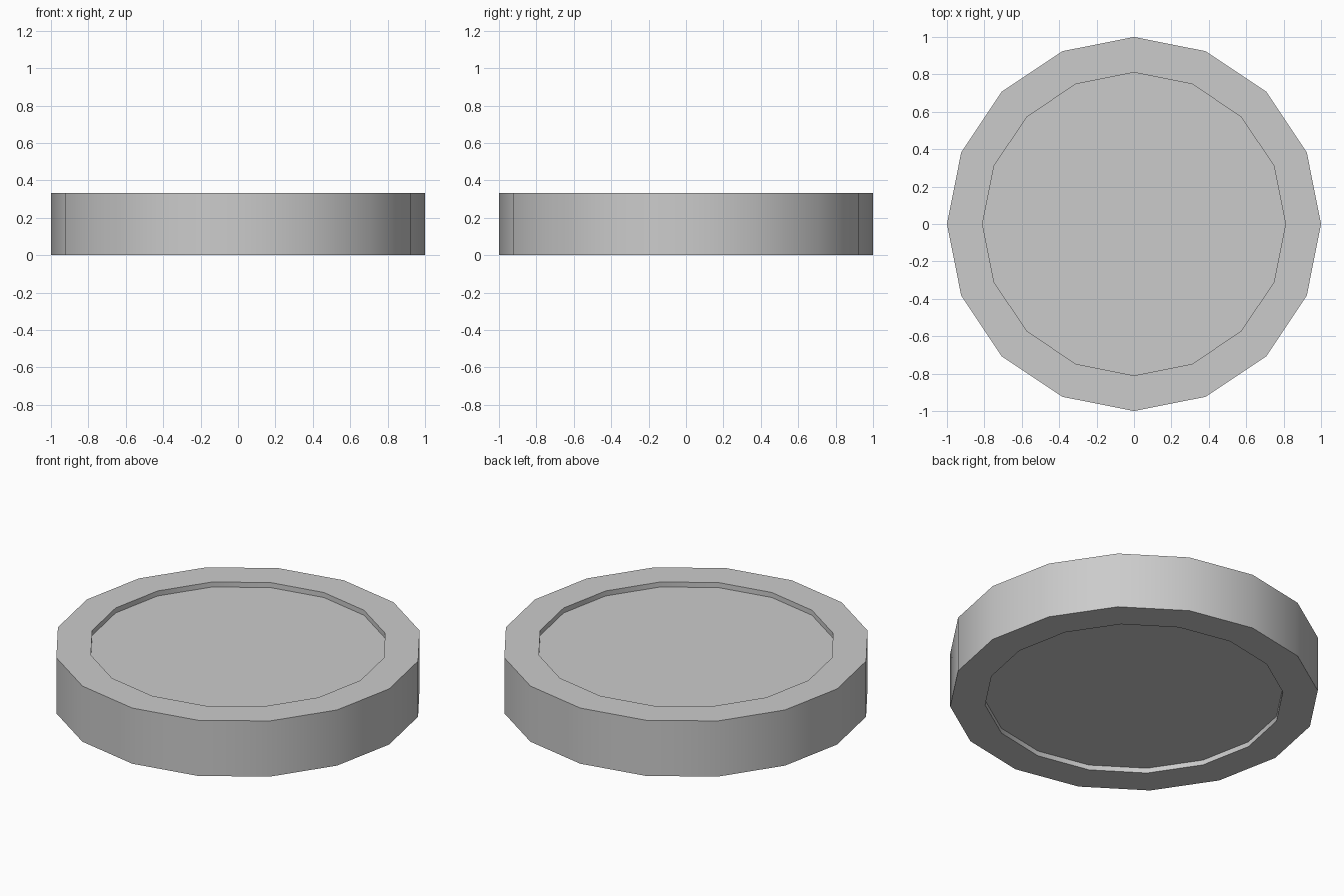
import bpy, bmesh
from math import radians

if "Cube" in bpy.data.objects:
    bpy.data.objects.remove(bpy.data.objects["Cube"])

SIDES, RADIUS, INNER, HEIGHT, RECESS = 16, 1.0, 0.81, 0.333, 0.03

bm = bmesh.new()

# Solid 16-sided disc with a vertex on the +x axis
bmesh.ops.create_cone(bm, cap_ends=True, segments=SIDES, radius1=RADIUS,
                      radius2=RADIUS, depth=HEIGHT)
bm.normal_update()
low = min(bm.verts, key=lambda v: v.co.z).co.z
bmesh.ops.translate(bm, verts=bm.verts, vec=(0, 0, -low))

# Shallow recess in the top and bottom caps, leaving a flat rim
for cap in [f for f in bm.faces if len(f.verts) == SIDES]:
    inward = -RECESS if cap.normal.z > 0 else RECESS
    bmesh.ops.inset_region(bm, faces=[cap], thickness=0.0001)
    for v in cap.verts:
        v.co.xy = v.co.xy.normalized() * INNER
    floor = bmesh.ops.extrude_discrete_faces(bm, faces=[cap])["faces"][0]
    bmesh.ops.translate(bm, verts=floor.verts, vec=(0, 0, inward))

bmesh.ops.recalc_face_normals(bm, faces=bm.faces)
mesh = bpy.data.meshes.new("recessed_disc")
bm.to_mesh(mesh)
bm.free()
disc = bpy.data.objects.new("recessed_disc", mesh)
bpy.context.collection.objects.link(disc)

# Smooth side walls, sharp rims
bpy.context.view_layer.objects.active = disc
disc.select_set(True)
bpy.ops.object.shade_smooth_by_angle(angle=radians(30))
